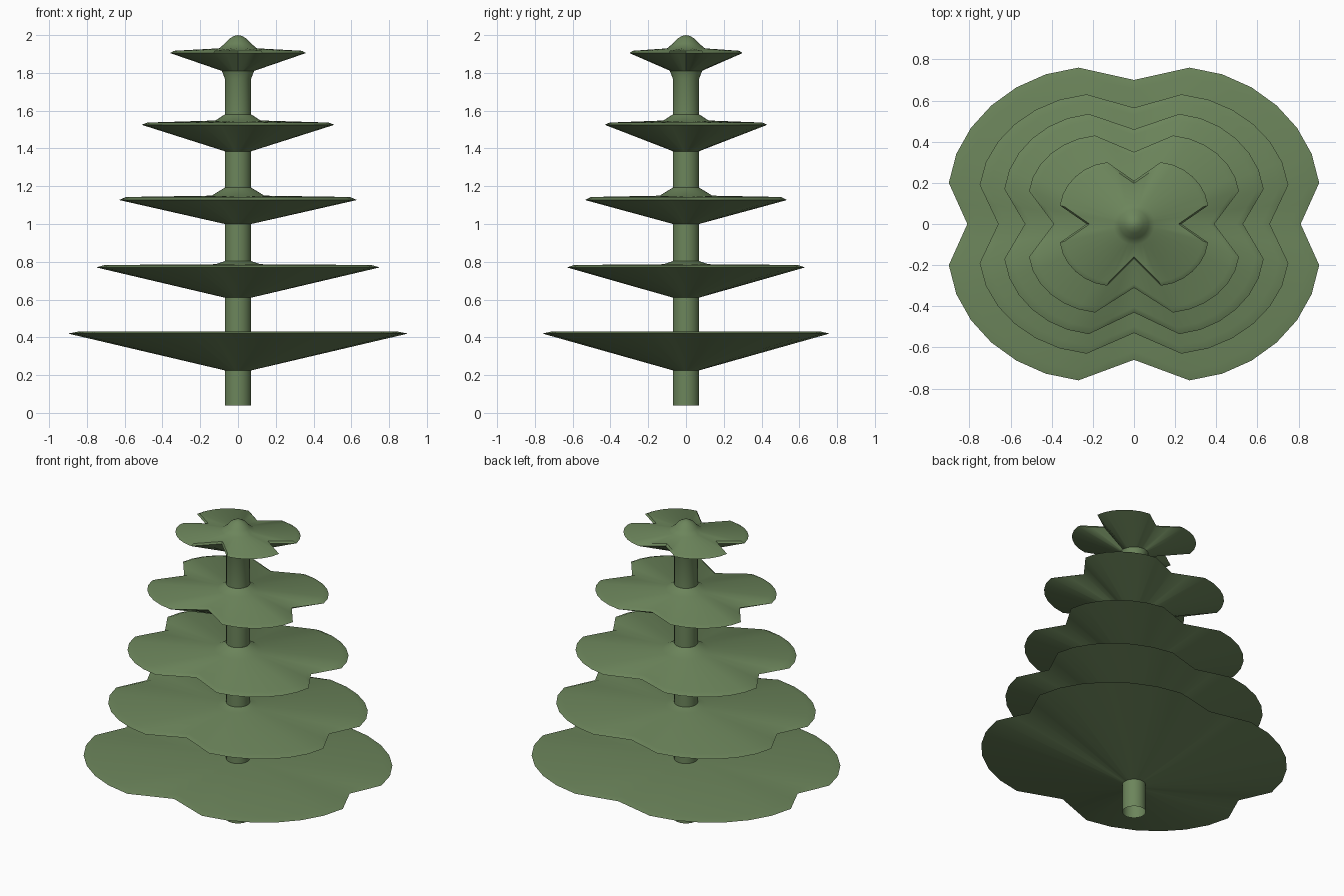
import bpy, bmesh, math

if "Cube" in bpy.data.objects:
    bpy.data.objects.remove(bpy.data.objects["Cube"])

green = bpy.data.materials.new("leaf green")
green.diffuse_color = (0.15, 0.235, 0.105, 1)
green.use_nodes = True
green.node_tree.nodes["Principled BSDF"].inputs["Base Color"].default_value = green.diffuse_color
TRUNK_R = 0.07


def outline(ax, ay, nx, ny_back, ny_front, x2, y1, arc=6):
    """Four-lobed leaf outline: notches on both axes, an elliptic arc per lobe."""
    def lobe(ny):
        pts = [(nx, 0), ((nx + ax) / 2, y1 / 2)]
        for i in range(arc + 1):
            t = math.pi / 2 * i / arc
            # the middle of each lobe is slightly flattened
            k = 1 - 0.05 * math.sin(2 * t)
            pts.append((x2 + (ax - x2) * math.cos(t) * k,
                        y1 + (ay - y1) * math.sin(t) * k))
        pts.append((x2 / 2, (ny + ay) / 2))
        return pts
    back, front = lobe(ny_back), lobe(ny_front)
    q1 = back + [(0, ny_back)]
    q2 = [(-x, y) for x, y in reversed(back)]
    q3 = [(-x, -y) for x, y in front[1:]] + [(0, -ny_front)]
    q4 = [(x, -y) for x, y in reversed(front[1:])]
    return q1 + q2 + q3 + q4


def loft(name, rings, tip=None):
    """Skin a list of closed rings from bottom to top, optionally ending in a point."""
    bm = bmesh.new()
    rows = [[bm.verts.new(p) for p in ring] for ring in rings]
    n = len(rows[0])
    for a, b in zip(rows, rows[1:]):
        for i in range(n):
            j = (i + 1) % n
            bm.faces.new((a[i], a[j], b[j], b[i]))
    if tip:
        v = bm.verts.new(tip)
        for i in range(n):
            bm.faces.new((rows[-1][i], rows[-1][(i + 1) % n], v))
    me = bpy.data.meshes.new(name)
    bm.to_mesh(me)
    bm.free()
    me.materials.append(green)
    ob = bpy.data.objects.new(name, me)
    bpy.context.collection.objects.link(ob)
    bpy.ops.object.select_all(action='DESELECT')
    ob.select_set(True)
    bpy.context.view_layer.objects.active = ob
    bpy.ops.object.shade_smooth_by_angle(angle=math.radians(40))
    return ob


def circle(r, z, angles):
    return [(r * math.cos(a), r * math.sin(a), z) for a in angles]


# tiers: outline values, underside z, rim z, top z, (collar radius, z), z where trunk leaves
tiers = [
    ((0.90, 0.76, 0.81, 0.70, 0.66, 0.27, 0.20), 0.225, 0.42, 0.430, (0.12, 0.430), 0.432),
    ((0.75, 0.63, 0.66, 0.565, 0.53, 0.23, 0.19), 0.61, 0.77, 0.783, (0.12, 0.787), 0.803),
    ((0.63, 0.535, 0.53, 0.46, 0.43, 0.22, 0.17), 1.00, 1.127, 1.143, (0.14, 1.15), 1.192),
    ((0.51, 0.43, 0.39, 0.35, 0.31, 0.19, 0.16), 1.385, 1.525, 1.537, (0.12, 1.548), 1.58),
    ((0.36, 0.30, 0.23, 0.21, 0.17, 0.13, 0.09), 1.81, 1.905, 1.917, (0.10, 1.93), 1.955),
]

trunk_angles = [2 * math.pi * i / 32 for i in range(32)]
trunk_from = 0.04
for k, (shape, z_low, z_rim, z_top, collar, z_end) in enumerate(tiers):
    last = k == len(tiers) - 1
    # trunk section below this tier, flaring under the crown
    r_low = 0.085 if last else TRUNK_R
    section = [circle(TRUNK_R, trunk_from, trunk_angles)]
    if last:
        section.append(circle(TRUNK_R, 1.77, trunk_angles))
    section.append(circle(r_low, z_low, trunk_angles))
    loft(f"trunk_section_{k + 1}", section)

    # lobed branch tier: sloping underside, thin rim, nearly flat top
    pts = outline(*shape)
    ang = [math.atan2(y, x) for x, y in pts]
    rings = [circle(r_low, z_low, ang),
             [(x, y, z_rim) for x, y in pts],
             [(x * 0.94, y * 0.94, z_top) for x, y in pts],
             circle(*collar, ang),
             circle(TRUNK_R, z_end, ang)]
    tip = None
    if last:  # rounded crown
        rings += [circle(0.045, 1.982, ang), circle(0.02, 1.996, ang)]
        tip = (0, 0, 2.0)
    loft(f"branch_tier_{k + 1}", rings, tip)
    trunk_from = z_end
